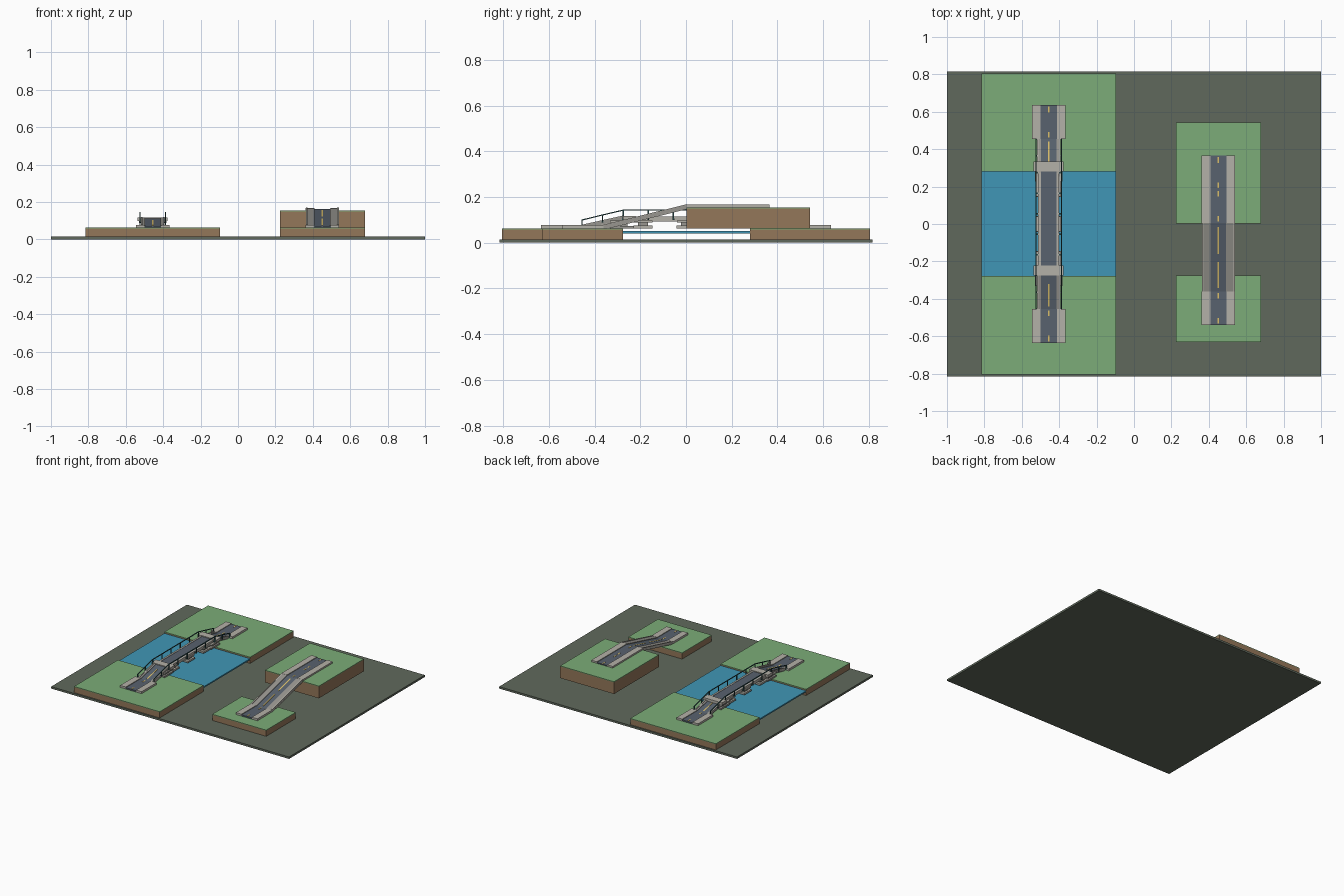
import bpy, bmesh

if "Cube" in bpy.data.objects:
    bpy.data.objects.remove(bpy.data.objects["Cube"])


def srgb(r, g, b):
    f = lambda c: ((c / 255 + 0.055) / 1.055) ** 2.4 if c > 10 else c / 3294
    return (f(r), f(g), f(b), 1)


def mat(name, *rgb):
    m = bpy.data.materials.new(name)
    m.diffuse_color = srgb(*rgb)
    m.use_nodes = True
    m.node_tree.nodes["Principled BSDF"].inputs["Base Color"].default_value = m.diffuse_color
    return m


BASE = mat("dark_ground", 96, 105, 92)
GRASS = mat("grass_green", 124, 172, 120)
EARTH = mat("earth_brown", 148, 119, 90)
WATER = mat("water_blue", 64, 150, 182)
ASPHALT = mat("asphalt_grey", 88, 98, 110)
PAVING = mat("pale_paving", 180, 177, 168)
CONCRETE = mat("mid_concrete", 152, 150, 144)
YELLOW = mat("lane_yellow", 218, 190, 105)
TEAL = mat("rail_teal", 45, 82, 82)


def prism(name, profile, x0, x1, m):
    """Extrude a y-z outline along x."""
    bm = bmesh.new()
    a = [bm.verts.new((x0, y, z)) for y, z in profile]
    b = [bm.verts.new((x1, y, z)) for y, z in profile]
    n = len(profile)
    bm.faces.new(a)
    bm.faces.new(b[::-1])
    for i in range(n):
        j = (i + 1) % n
        bm.faces.new((a[j], a[i], b[i], b[j]))
    bmesh.ops.recalc_face_normals(bm, faces=bm.faces)
    me = bpy.data.meshes.new(name)
    bm.to_mesh(me)
    bm.free()
    me.materials.append(m)
    ob = bpy.data.objects.new(name, me)
    bpy.context.collection.objects.link(ob)
    return ob


def box(name, x0, x1, y0, y1, z0, z1, m):
    return prism(name, [(y0, z0), (y1, z0), (y1, z1), (y0, z1)], x0, x1, m)


def slope(name, x0, x1, p, q, t, m):
    """Sloped slab whose top runs from p to q, t thick."""
    return prism(name, [p, q, (q[0], q[1] - t), (p[0], p[1] - t)], x0, x1, m)


def land(name, x0, x1, y0, y1, z0, z1):
    box(name + "_earth", x0, x1, y0, y1, z0, z1 - 0.005, EARTH)
    box(name + "_grass", x0, x1, y0, y1, z1 - 0.005, z1, GRASS)


def road_tile(cx, y0, y1, z):
    """Flat street piece with two pavements and short lane marks."""
    box("road_bed", cx - 0.045, cx + 0.045, y0, y1, z, z + 0.010, ASPHALT)
    for s in (-1, 1):
        a, b = sorted((cx + s * 0.043, cx + s * 0.09))
        box("pavement", a, b, y0, y1, z, z + 0.015, PAVING)
    for a in (y0 + 0.008, y1 - 0.038):
        box("lane_mark", cx - 0.004, cx + 0.004, a, a + 0.03, z + 0.010, z + 0.0112, YELLOW)


def ramp(cx, p, q, half, marks):
    """Sloped road with raised kerbs and long lane marks."""
    at = lambda t, dz: (p[0] + (q[0] - p[0]) * t, p[1] + (q[1] - p[1]) * t + dz)
    slope("ramp_road", cx - 0.045, cx + 0.045, p, q, 0.010, ASPHALT)
    for s in (-1, 1):
        a, b = sorted((cx + s * 0.041, cx + s * half))
        slope("ramp_kerb", a, b, at(0, 0.004), at(1, 0.004), 0.016, CONCRETE)
        a, b = sorted((cx + s * (half - 0.009), cx + s * half))
        slope("ramp_edge", a, b, at(0, 0.007), at(1, 0.007), 0.022, PAVING)
    for a, b in marks:
        slope("lane_mark", cx - 0.004, cx + 0.004, at(a, 0.0013), at(b, 0.0013), 0.0015, YELLOW)


# Ground, banks and water
box("ground_slab", -1, 1, -0.815, 0.815, 0, 0.015, BASE)
land("front_bank", -0.815, -0.095, -0.805, -0.278, 0.015, 0.062)
land("back_bank", -0.815, -0.095, 0.28, 0.805, 0.015, 0.062)
box("water", -0.815, -0.095, -0.278, 0.28, 0.041, 0.051, WATER)

# Hillside blocks
land("low_hill", 0.225, 0.678, -0.63, -0.275, 0.015, 0.062)
land("high_hill", 0.225, 0.678, 0.003, 0.543, 0.062, 0.155)

# Hill road
HX = 0.451
road_tile(HX, -0.54, -0.36, 0.062)
road_tile(HX, 0.005, 0.185, 0.152)
road_tile(HX, 0.185, 0.365, 0.152)
ramp(HX, (-0.36, 0.072), (0.005, 0.162), 0.088, [(0.05, 0.43), (0.55, 0.94)])

# Bridge over the water
BX = -0.456
for s in (-1, 1):
    y0, y1 = sorted((s * 0.455, s * 0.635))
    road_tile(BX, y0, y1, 0.062)
    ramp(BX, (s * 0.455, 0.072), (s * 0.275, 0.112), 0.063, [(0.08, 0.75)])
    # abutment footing under the ramp top
    y0, y1 = s * 0.28 - 0.052, s * 0.28 + 0.052
    box("abutment_footing", BX - 0.072, BX + 0.072, y0, y1, 0.062, 0.074, CONCRETE)
    box("abutment_wall", BX - 0.06, BX + 0.06, s * 0.28 - 0.025, s * 0.28 + 0.025,
        0.074, 0.1, CONCRETE)
    box("abutment_wings", BX - 0.074, BX + 0.074, y0, y1, 0.088, 0.098, PAVING)
for y in (-0.275, 0.28):
    box("threshold_cap", BX - 0.08, BX + 0.08, y, y + 0.054, 0.098, 0.118, PAVING)

box("bridge_deck", BX - 0.044, BX + 0.044, -0.275, 0.28, 0.094, 0.112, ASPHALT)
for s in (-1, 1):
    a, b = sorted((BX + s * 0.042, BX + s * 0.056))
    box("deck_kerb", a, b, -0.275, 0.28, 0.092, 0.114, PAVING)

# Piers
for y in (-0.1875, 0, 0.1875):
    box("pier_footing", BX - 0.065, BX + 0.065, y - 0.042, y + 0.042, 0.062, 0.075, PAVING)
    box("pier_column", BX - 0.052, BX + 0.052, y - 0.022, y + 0.022, 0.075, 0.09, CONCRETE)
    box("pier_cap", BX - 0.064, BX + 0.064, y - 0.04, y + 0.04, 0.088, 0.098, PAVING)

# Handrails
half = [(0.055, 0.145), (0.165, 0.145), (0.275, 0.145), (0.365, 0.124), (0.455, 0.102)]
line = [(-y, z) for y, z in half[::-1]] + half
for s in (-1, 1):
    x = BX + s * 0.068
    for y, z in line:
        foot = 0.1 if abs(y) < 0.3 else z - 0.036
        box("rail_post", x - 0.003, x + 0.003, y - 0.003, y + 0.003, foot, z, TEAL)
        a, b = sorted((BX + s * 0.054, x))
        box("rail_bracket", a, b, y - 0.004, y + 0.004, foot, foot + 0.006, TEAL)
    for p, q in zip(line, line[1:]):
        slope("hand_rail", x - 0.003, x + 0.003, p, q, 0.005, TEAL)
